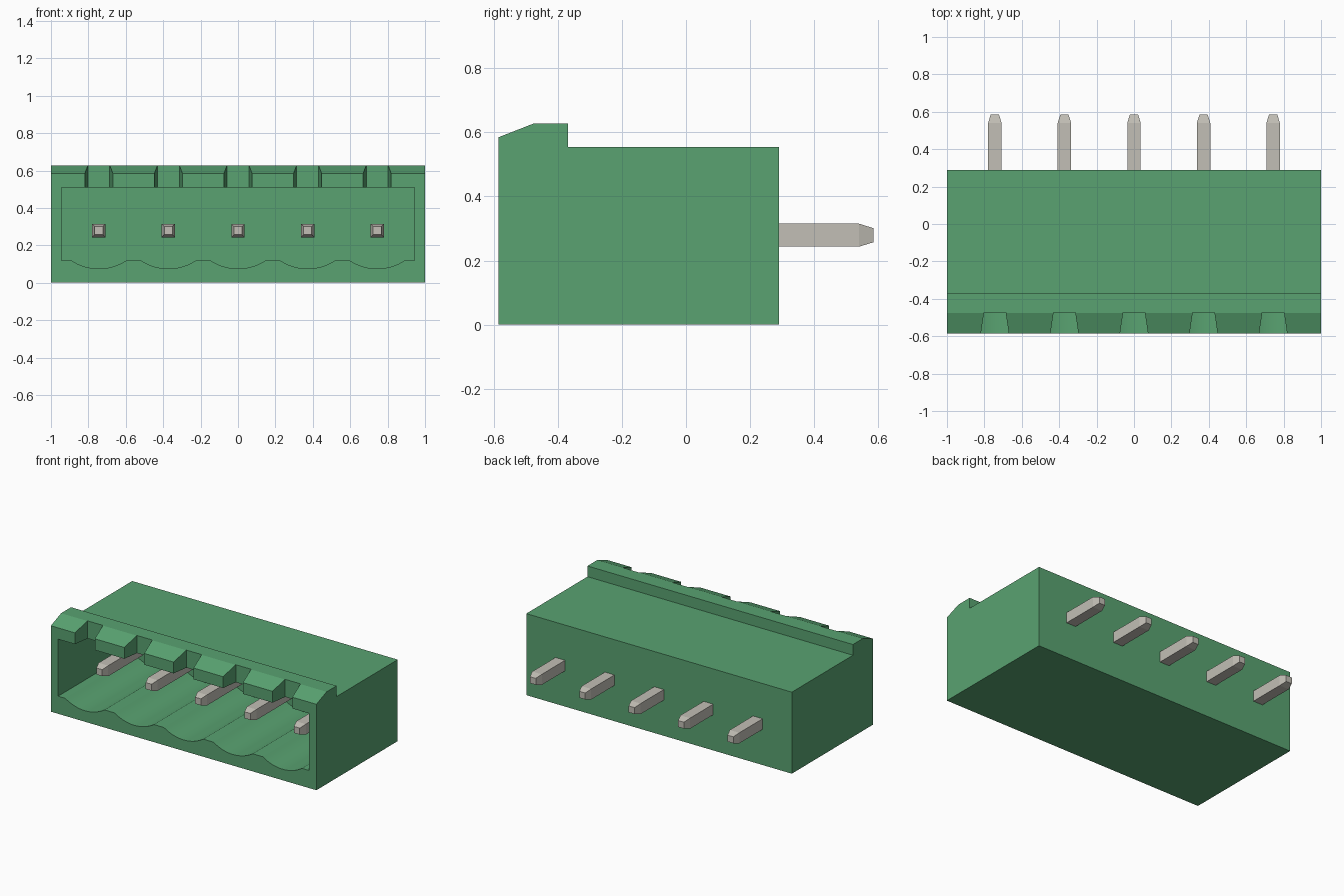
import bpy, bmesh, math
from mathutils import Vector

if "Cube" in bpy.data.objects:
    bpy.data.objects.remove(bpy.data.objects["Cube"], do_unlink=True)

PITCH = 0.372
STATIONS = [(i - 2) * PITCH for i in range(5)]
FRONT, BACK = -0.585, 0.29


def material(name, rgb):
    mat = bpy.data.materials.new(name)
    mat.use_nodes = True
    mat.diffuse_color = (*rgb, 1)
    bsdf = next(n for n in mat.node_tree.nodes if n.type == 'BSDF_PRINCIPLED')
    bsdf.inputs["Base Color"].default_value = (*rgb, 1)
    return mat


green = material("green plastic", (0.10, 0.365, 0.165))
metal = material("tinned metal", (0.54, 0.52, 0.465))


def add_object(name, bm, mat):
    bmesh.ops.recalc_face_normals(bm, faces=bm.faces)
    mesh = bpy.data.meshes.new(name)
    bm.to_mesh(mesh)
    bm.free()
    mesh.materials.append(mat)
    obj = bpy.data.objects.new(name, mesh)
    bpy.context.collection.objects.link(obj)
    return obj


def prism(name, points, sweep, mat):
    """Extrude a closed outline of 3D points along the sweep vector."""
    bm = bmesh.new()
    face = bm.faces.new([bm.verts.new(p) for p in points])
    out = bmesh.ops.extrude_face_region(bm, geom=[face])
    moved = [v for v in out["geom"] if isinstance(v, bmesh.types.BMVert)]
    bmesh.ops.translate(bm, verts=moved, vec=Vector(sweep))
    return add_object(name, bm, mat)


# Housing: side profile with the raised, sloped front lip
side = [(FRONT, 0), (BACK, 0), (BACK, 0.555), (-0.368, 0.555),
        (-0.368, 0.628), (-0.475, 0.628), (FRONT, 0.585)]
housing = prism("housing", [(-1, y, z) for y, z in side], (2, 0, 0), green)

# Socket: open front pocket whose floor has one scallop per pin
half, sag, floor = 0.148, 0.045, 0.12
radius = (half ** 2 + sag ** 2) / (2 * sag)
sweep_angle = math.asin(half / radius)
outline = [(0.945, 0.508), (-0.945, 0.508), (-0.945, floor)]
for cx in STATIONS:
    for k in range(17):
        a = sweep_angle * (k / 8 - 1)
        outline.append((cx + radius * math.sin(a),
                        floor - sag + radius * (1 - math.cos(a))))
outline.append((0.945, floor))
cutters = [prism("socket_cutter", [(x, -0.7, z) for x, z in outline],
                 (0, 0.875, 0), green)]

# Lip notches: tapered slots above each pin, open into the socket
for i, cx in enumerate(STATIONS):
    plan = [(-0.077, -0.6), (0.077, -0.6), (0.058, -0.472), (-0.058, -0.472)]
    cutters.append(prism(f"notch_cutter_{i + 1}",
                         [(cx + x, y, 0.4) for x, y in plan], (0, 0, 0.4), green))

for cutter in cutters:
    cutter.hide_render = True
    mod = housing.modifiers.new(cutter.name, 'BOOLEAN')
    mod.operation = 'DIFFERENCE'
    mod.solver = 'EXACT'
    mod.object = cutter

# Bake the cuts and drop the cutters
bpy.context.view_layer.update()
graph = bpy.context.evaluated_depsgraph_get()
baked = bpy.data.meshes.new_from_object(housing.evaluated_get(graph))
housing.modifiers.clear()
housing.data = baked
for cutter in cutters:
    bpy.data.objects.remove(cutter, do_unlink=True)

# Smooth the scallops while keeping every real edge sharp
bpy.ops.object.select_all(action='DESELECT')
housing.select_set(True)
bpy.context.view_layer.objects.active = housing
bpy.ops.object.shade_smooth_by_angle(angle=math.radians(15))


# Pins: square bars with a tapered tip at both ends
def pin(name, cx):
    bm = bmesh.new()
    rings = []
    for y, h in [(-0.43, 0.022), (-0.385, 0.036), (0.54, 0.036), (0.585, 0.022)]:
        rings.append([bm.verts.new((cx + sx * h, y, 0.279 + sz * h))
                      for sx, sz in [(-1, -1), (1, -1), (1, 1), (-1, 1)]])
    for a, b in zip(rings, rings[1:]):
        for k in range(4):
            n = (k + 1) % 4
            bm.faces.new((a[k], a[n], b[n], b[k]))
    bm.faces.new(rings[0])
    bm.faces.new(rings[-1])
    add_object(name, bm, metal)


for i, cx in enumerate(STATIONS):
    pin(f"contact_pin_{i + 1}", cx)
